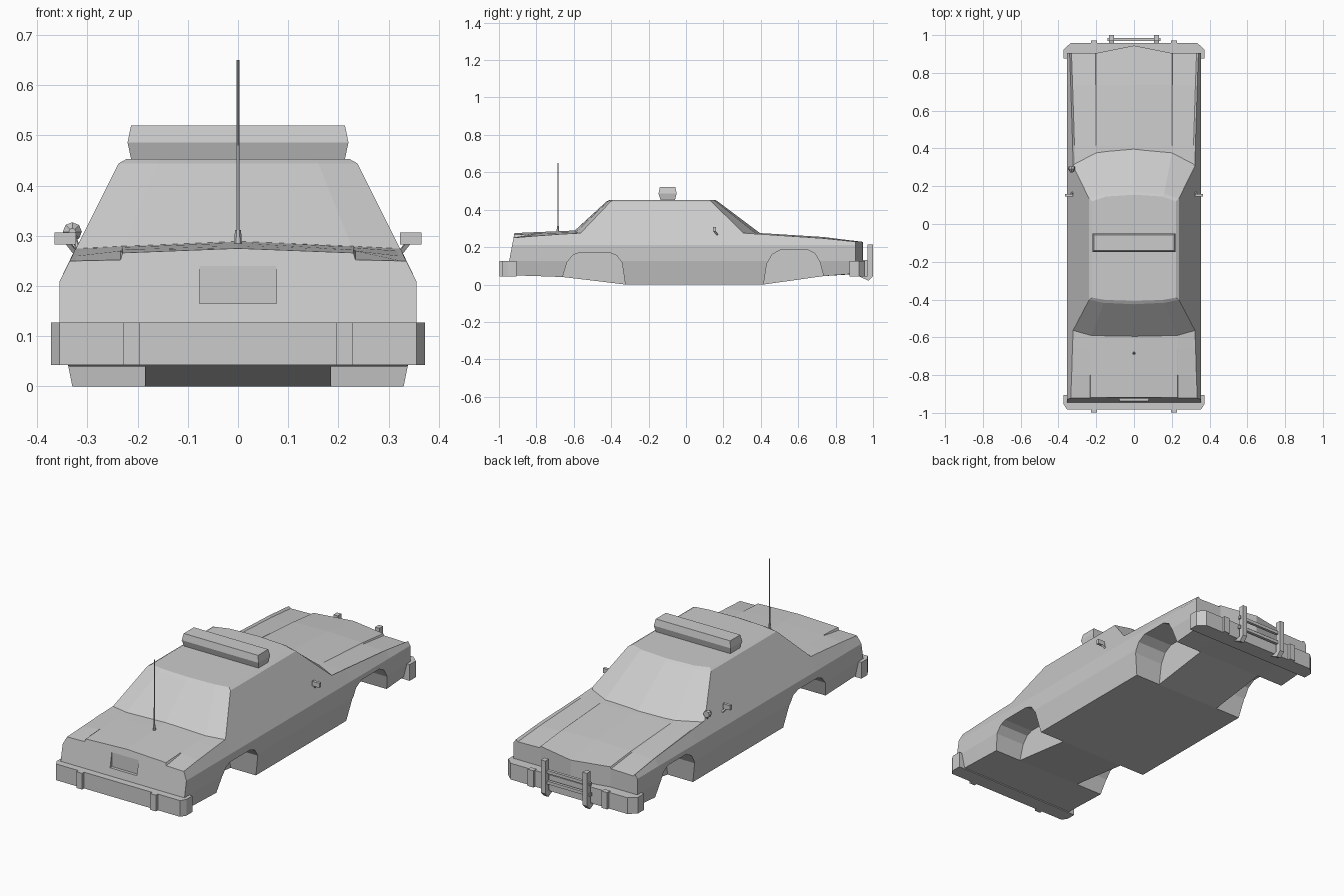
import bpy, bmesh, math
from mathutils import Vector

cube = bpy.data.objects.get("Cube")
if cube:
    bpy.data.objects.remove(cube)

grey = bpy.data.materials.new("light_grey")
grey.use_nodes = True
grey.diffuse_color = (0.6, 0.6, 0.6, 1)
grey.node_tree.nodes["Principled BSDF"].inputs["Base Color"].default_value = (0.6, 0.6, 0.6, 1)


def finish(name, bm):
    bmesh.ops.remove_doubles(bm, verts=bm.verts, dist=1e-5)
    bmesh.ops.recalc_face_normals(bm, faces=bm.faces)
    mesh = bpy.data.meshes.new(name)
    bm.to_mesh(mesh)
    bm.free()
    mesh.materials.append(grey)
    ob = bpy.data.objects.new(name, mesh)
    bpy.context.collection.objects.link(ob)
    return ob


def loft(name, rings, caps=True):
    """Skin closed rings that all have the same number of points."""
    bm = bmesh.new()
    loops = [[bm.verts.new(p) for p in r] for r in rings]
    n = len(loops[0])
    for a, b in zip(loops, loops[1:]):
        for i in range(n):
            j = (i + 1) % n
            bm.faces.new((a[i], a[j], b[j], b[i]))
    if caps:
        bm.faces.new(loops[0])
        bm.faces.new(loops[-1])
    return finish(name, bm)


def box(name, x, y, z):
    return loft(name, [[(x[0], y[0], h), (x[1], y[0], h), (x[1], y[1], h), (x[0], y[1], h)] for h in z])


def rod(name, a, b, r1, r2, sides=8):
    a, b = Vector(a), Vector(b)
    q = (b - a).to_track_quat('Z', 'Y')
    turn = [math.tau * i / sides for i in range(sides)]
    return loft(name, [[c + q @ Vector((r * math.cos(t), r * math.sin(t), 0)) for t in turn]
                       for c, r in ((a, r1), (b, r2))])


def mirrored(half):
    """Complete a ring whose first and last points lie on the centre line."""
    return half + [(-x, y, z) for x, y, z in half[-2:0:-1]]


# Main body: cross-sections from tail to nose
# y, bottom z, bottom x, shoulder x, shoulder z, gutter z, fender z, lid z, crown z
STATIONS = [
    (-.95, .05, .338, .335, .25, .25, .252, .266, .275),
    (-.80, .045, .338, .33, .26, .26, .27, .272, .28),
    (-.66, .04, .338, .326, .27, .27, .276, .277, .286),
    (-.565, .029, .336, .3225, .275, .275, .28, .28, .29),
    (-.325, 0, .33, .3225, .275, .275, .28, .28, .29),
    (.31, 0, .33, .3225, .275, .27, .274, .274, .275),
    (.415, 0, .33, .325, .268, .262, .268, .268, .274),
    (.735, .045, .338, .335, .247, .238, .242, .248, .254),
    (.905, .058, .338, .341, .229, .219, .222, .231, .228),
]


def section(y, zb, xb, xs, zs, zi, zo, zl, zc):
    lid = .23 if y < 0 else .2
    pts = [(0, zb), (lid, zb), (xb, zb), (.355, .125), (.355, .21), (xs, zs),
           (xs - .01, zi), (lid + .004, zo), (lid, zl), (0, zc)]

    def shift(x, z):
        if y < -.9:                       # raked tail
            return -.96 + .19 * (z - .05)
        if y > .9:                        # pointed nose
            return y + .04 * max(0, 1 - x / lid)
        return y
    return mirrored([(x, shift(x, z), z) for x, z in pts])


rings = [section(*s) for s in STATIONS]
body = loft("body", rings, caps=False)
bm = bmesh.new()
bm.from_mesh(body.data)
bm.verts.ensure_lookup_table()
n = len(rings[0])
for start in (0, n * (len(rings) - 1)):
    v = bm.verts[start:start + n]
    for ids in ([0, 1, 8, 9], list(range(1, 9)), [0, 9, 10, 17], list(range(10, 18))):
        bm.faces.new([v[i] for i in ids])
bmesh.ops.recalc_face_normals(bm, faces=bm.faces)
bm.to_mesh(body.data)
bm.free()

# Wheel arches and plate recess are cut out of the body
REAR_ARCH = [(-.67, -.05), (-.66, .04), (-.635, .12), (-.605, .157), (-.57, .17),
             (-.41, .17), (-.37, .155), (-.342, .115), (-.325, 0), (-.32, -.05)]
FRONT_ARCH = [(.41, -.05), (.415, 0), (.432, .11), (.46, .16), (.505, .185),
              (.65, .185), (.69, .165), (.716, .12), (.735, .045), (.745, -.05)]
cutters = [box("plate_cutter", (-.077, .077), (-1.1, -.922), (.165, .24))]
for side in (-1, 1):
    for arch in (REAR_ARCH, FRONT_ARCH):
        cutters.append(loft("arch_cutter", [[(side * x, y, z) for y, z in arch] for x in (.185, .5)]))
for c in cutters:
    c.hide_render = True
    m = body.modifiers.new("cut", 'BOOLEAN')
    m.operation, m.solver, m.object = 'DIFFERENCE', 'EXACT', c
dg = bpy.context.evaluated_depsgraph_get()
cut_mesh = bpy.data.meshes.new_from_object(body.evaluated_get(dg))
body.modifiers.clear()
body.data = cut_mesh
for c in cutters:
    bpy.data.objects.remove(c)

# Cabin: bowed windscreen and rear window, sloping sides
BASE = [(0, -.615), (.23, -.60), (.325, -.568), (.325, .312), (.2, .377), (0, .402)]
EAVES = [(0, -.425), (.16, -.417), (.238, -.402), (.238, .135), (.16, .16), (0, .17)]
ROOF = [(0, -.408), (.15, -.402), (.222, -.39), (.222, .12), (.15, .145), (0, .155)]
loft("cabin", [mirrored([(x, y, z) for x, y in half])
               for half, z in ((BASE, .27), (EAVES, .444), (ROOF, .453))])

# Roof light bar
loft("light_bar", [[(-x, a, z), (x, a, z), (x, b, z), (-x, b, z)] for x, a, b, z in
                   ((.212, -.135, -.06, .448), (.22, -.147, -.05, .486), (.213, -.14, -.057, .52))])

# Bumpers wrap around the corners
for name, half in (
        ("rear_bumper", [(0, -.982), (.355, -.982), (.372, -.955), (.372, -.905), (.34, -.905), (0, -.905)]),
        ("front_bumper", [(0, .958), (.335, .958), (.372, .925), (.372, .875), (.34, .875), (0, .875)])):
    loft(name, [mirrored([(x, y, z) for x, y in half]) for z in (.043, .127)])

for s, label in ((1, "left"), (-1, "right")):
    # Bumper guards
    gx = sorted((s * .195, s * .228))
    box(label + "_rear_guard", gx, (-.998, -.97), (.043, .127))
    box(label + "_front_guard", gx, (.945, .971), (.043, .13))
    # Push bar uprights with feet reaching under the bumper
    ux = sorted((s * .107, s * .132))
    loft(label + "_push_bar_upright",
         [[(x, y, z) for y, z in ((.97, .215), (1, .215), (1, .045), (.975, .02), (.93, .042), (.97, .05))]
          for x in ux])
    # Door mirrors on slanted stalks
    box(label + "_mirror", sorted((s * .323, s * .365)), (.145, .16), (.283, .307))
    rod(label + "_mirror_stalk", (s * .32, .17, .262), (s * .342, .15, .29), .006, .006, 4)

# Push bar crosspieces
for i, z in enumerate((.09, .145)):
    box("push_bar_rail_" + str(i + 1), (-.14, .14), (.97, .985), (z, z + .016))

# Spotlight beside the windscreen
rod("spotlight_stem", (-.315, .28, .265), (-.33, .29, .305), .005, .005, 6)
rod("spotlight_shell", (-.33, .272, .308), (-.33, .29, .308), .007, .019)
rod("spotlight_rim", (-.33, .29, .308), (-.33, .305, .308), .019, .017)

# Boot-lid aerial
rod("aerial_base", (0, -.685, .28), (0, -.685, .312), .008, .006, 6)
rod("aerial", (0, -.685, .30), (0, -.685, .65), .0035, .0025, 6)
